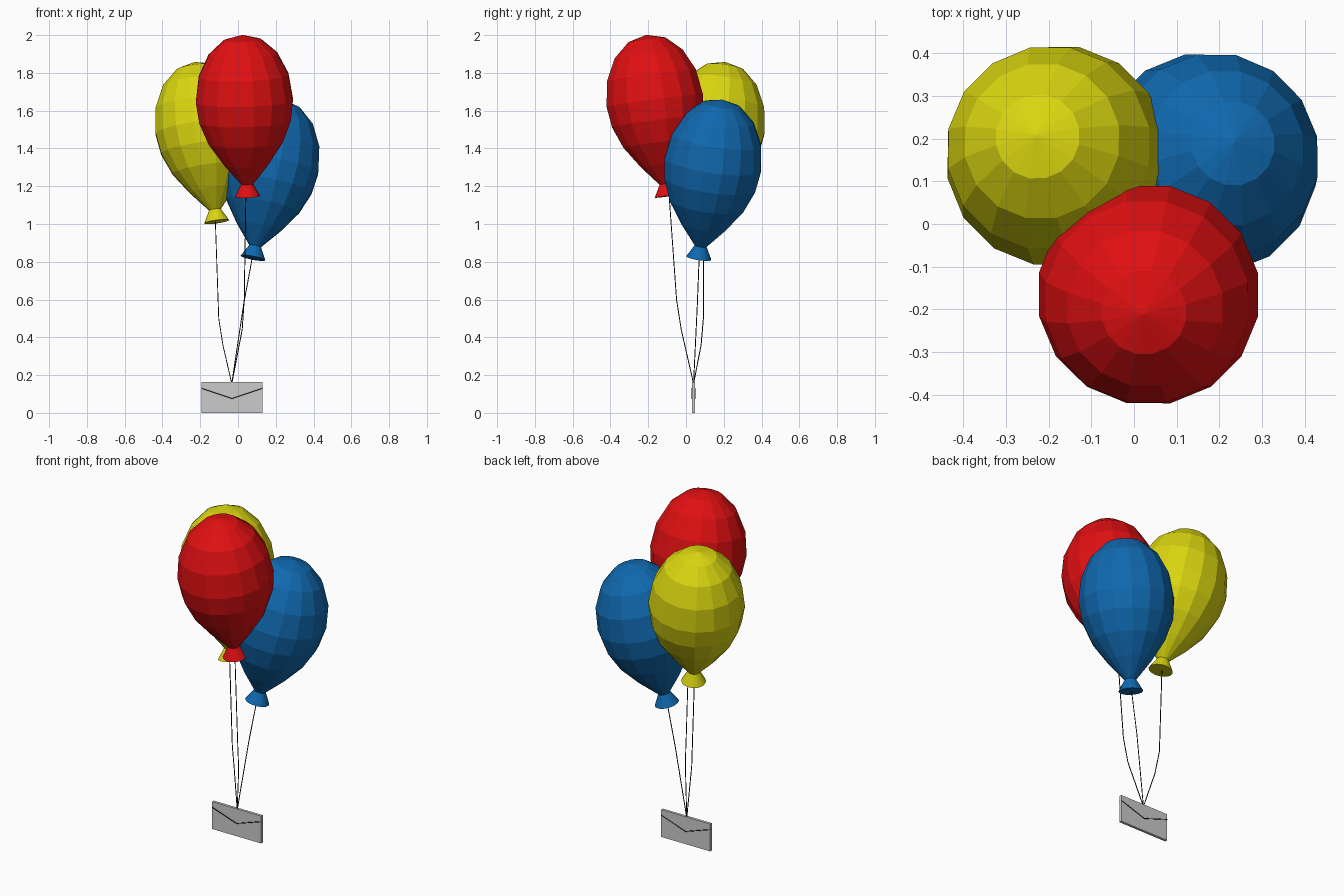
import bpy, bmesh, math
from mathutils import Vector

if "Cube" in bpy.data.objects:
    bpy.data.objects.remove(bpy.data.objects["Cube"])

SIDES = 16
LENGTH = 0.862
EQUATOR, RADIUS = 0.51, 0.262


def material(name, rgb):
    m = bpy.data.materials.new(name)
    m.diffuse_color = (*rgb, 1)
    m.use_nodes = True
    m.node_tree.nodes["Principled BSDF"].inputs["Base Color"].default_value = m.diffuse_color
    return m


def balloon(name, base, through, mat):
    """Low-poly lathe: flared skirt, neck, tapering lower half, round dome."""
    profile = [(0, 0.067), (0.065, 0.032), (0.17, 0.12), (0.285, 0.2), (0.4, 0.247)]
    for i in range(4):
        a = math.radians(22.5 * i)
        profile.append((EQUATOR + (LENGTH - EQUATOR) * math.sin(a), RADIUS * math.cos(a)))
    bm = bmesh.new()
    rings = []
    for h, r in profile:
        rings.append([bm.verts.new((r * math.cos(t), r * math.sin(t), h))
                      for t in (2 * math.pi * (k + 0.5) / SIDES for k in range(SIDES))])
    for lo, hi in zip(rings, rings[1:]):
        for k in range(SIDES):
            n = (k + 1) % SIDES
            bm.faces.new((lo[k], lo[n], hi[n], hi[k]))
    pole = bm.verts.new((0, 0, LENGTH))
    for k in range(SIDES):
        bm.faces.new((rings[-1][k], rings[-1][(k + 1) % SIDES], pole))
    bm.faces.new(rings[0][::-1])
    me = bpy.data.meshes.new(name)
    bm.to_mesh(me)
    bm.free()
    me.materials.append(mat)
    ob = bpy.data.objects.new(name, me)
    bpy.context.collection.objects.link(ob)
    # lean the axis from the skirt centre through the widest ring's centre
    axis = Vector(through) - Vector(base)
    ob.rotation_mode = 'QUATERNION'
    ob.rotation_quaternion = Vector((0, 0, 1)).rotation_difference(axis)
    ob.location = base


def line(name, points, radius, mat):
    cu = bpy.data.curves.new(name, 'CURVE')
    cu.dimensions = '3D'
    cu.bevel_depth = radius
    cu.bevel_resolution = 1
    cu.use_fill_caps = True
    sp = cu.splines.new('POLY')
    sp.points.add(len(points) - 1)
    for p, co in zip(sp.points, points):
        p.co = (*co, 1)
    cu.materials.append(mat)
    bpy.context.collection.objects.link(bpy.data.objects.new(name, cu))


red = material("red", (0.75, 0.005, 0.006))
yellow = material("yellow", (0.70, 0.67, 0.005))
blue = material("blue", (0.005, 0.14, 0.43))
black = material("black", (0.01, 0.01, 0.01))

# balloons
balloon("red_balloon", (0.05, -0.10, 1.147), (0.034, -0.165, 1.65), red)
balloon("yellow_balloon", (-0.113, 0.09, 1.012), (-0.182, 0.16, 1.512), yellow)
balloon("blue_balloon", (0.079, 0.068, 0.82), (0.172, 0.142, 1.316), blue)

# strings, meeting at the top of the envelope
knot = (-0.033, 0.04, 0.155)
line("red_string", [(0.042, -0.09, 1.16), (0.033, -0.05, 0.6), (0.022, -0.025, 0.44), knot], 0.0025, black)
line("yellow_string", [(-0.12, 0.092, 1.02), (-0.102, 0.092, 0.5), (-0.08, 0.08, 0.36), knot], 0.0025, black)
line("blue_string", [(0.077, 0.07, 0.83), (0.03, 0.06, 0.575), knot], 0.0025, black)

# envelope
X0, X1, YC, T, H = -0.193, 0.13, 0.04, 0.016, 0.163
bpy.ops.mesh.primitive_cube_add(size=1, location=((X0 + X1) / 2, YC, H / 2))
env = bpy.context.object
env.name = "envelope"
env.scale = (X1 - X0, T, H)

# flap crease on both faces
for side, s in (("front", -1), ("back", 1)):
    y = YC + s * T / 2
    line(side + "_flap_line", [(X0, y, 0.13), ((X0 + X1) / 2, y, 0.076), (X1, y, 0.13)], 0.0025, black)
